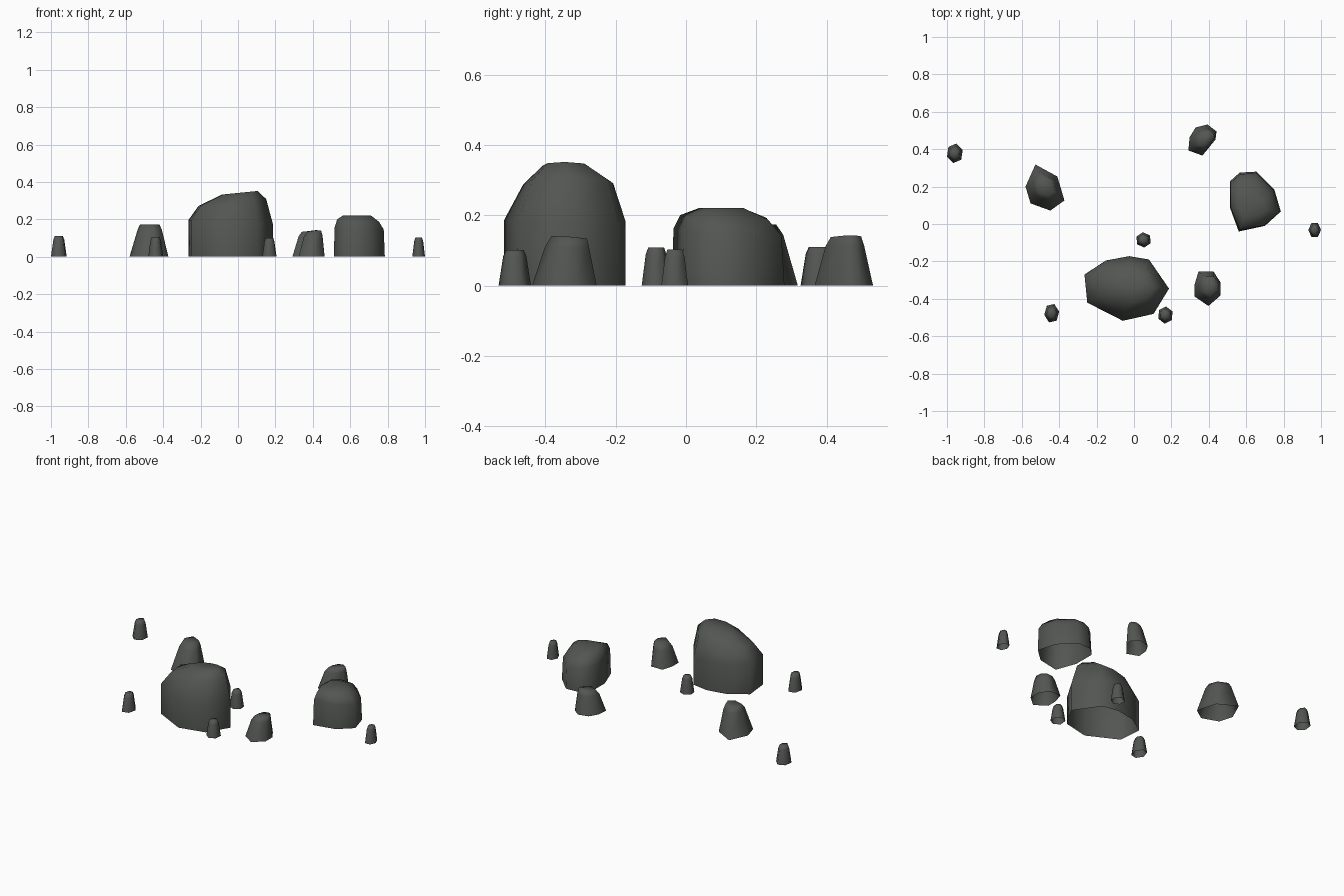
import bpy, math

if "Cube" in bpy.data.objects:
    bpy.data.objects.remove(bpy.data.objects["Cube"])

# One dark stone colour for every rock
stone = bpy.data.materials.new("dark grey stone")
stone.diffuse_color = (0.085, 0.093, 0.084, 1)
stone.use_nodes = True
stone.node_tree.nodes["Principled BSDF"].inputs["Base Color"].default_value = stone.diffuse_color


def rock(name, outline, rings):
    """Open-bottomed rock: ground outline, then rings of
    (scale x, scale y, centre x, centre y, height, slope x, slope y)."""
    area = sum(a[0] * b[1] - b[0] * a[1]
               for a, b in zip(outline, outline[1:] + outline[:1]))
    if area < 0:
        outline = outline[::-1]
    n = len(outline)
    xs, ys = [p[0] for p in outline], [p[1] for p in outline]
    mx, my = (min(xs) + max(xs)) / 2, (min(ys) + max(ys)) / 2
    verts = [(x, y, 0) for x, y in outline]
    for sx, sy, cx, cy, z, tx, ty in rings:
        for x, y in outline:
            dx, dy = (x - mx) * sx, (y - my) * sy
            verts.append((cx + dx, cy + dy, z + tx * dx + ty * dy))
    faces = []
    for r in range(len(rings)):
        for i in range(n):
            j = (i + 1) % n
            faces.append((r * n + i, r * n + j, (r + 1) * n + j, (r + 1) * n + i))
    # Top cap as a fan around a centre point
    top = len(rings) * n
    sx, sy, cx, cy, z, tx, ty = rings[-1]
    verts.append((cx, cy, z))
    for i in range(n):
        faces.append((top + i, top + (i + 1) % n, len(verts) - 1))
    mesh = bpy.data.meshes.new(name)
    mesh.from_pydata(verts, [], faces)
    mesh.materials.append(stone)
    mesh.polygons.foreach_set("use_smooth", [True] * len(mesh.polygons))
    mesh.update()
    ob = bpy.data.objects.new(name, mesh)
    bpy.context.collection.objects.link(ob)
    return ob


# Largest boulder, highest towards its right side
rock("large_boulder",
     [(-.265, -.27), (-.15, -.195), (-.025, -.172), (.08, -.19),
      (.187, -.345), (.105, -.48), (-.06, -.517), (-.25, -.42)],
     [(1, 1, -.039, -.345, .185, -.05, 0),
      (.80, .74, -.03, -.335, .29, .10, 0),
      (.42, .36, .01, -.345, .342, .10, 0)])

# Second boulder on the right
rock("right_boulder",
     [(.512, .227), (.565, .275), (.655, .28), (.75, .185),
      (.785, .067), (.70, -.01), (.56, -.04), (.512, .09)],
     [(.96, .96, .648, .118, .15, -.05, -.05),
      (.82, .78, .642, .108, .192, -.06, -.03),
      (.55, .40, .636, .10, .22, 0, 0)])

# Medium rocks
rock("left_rock",
     [(-.527, .318), (-.41, .254), (-.372, .126),
      (-.447, .072), (-.553, .11), (-.58, .2)],
     [(.62, .62, -.472, .2, .145, 0, 0),
      (.50, .42, -.472, .205, .173, 0, 0)])

rock("back_rock",
     [(.393, .532), (.441, .495), (.436, .452), (.366, .366),
      (.291, .393), (.297, .463), (.329, .516)],
     [(.72, .66, .378, .452, .112, .05, 0),
      (.55, .52, .383, .455, .138, .12, 0)])

rock("front_rock",
     [(.345, -.254), (.425, -.254), (.463, -.313), (.463, -.382),
      (.398, -.438), (.324, -.388), (.324, -.323)],
     [(.72, .68, .402, -.338, .108, .05, -.05),
      (.52, .55, .408, -.332, .136, .08, -.08)])

# Small stones: name, centre, half widths, turn, height
small = [("far_left_stone", -.958, .378, .042, .052, 20, .110),
         ("far_right_stone", .966, -.032, .034, .038, 0, .102),
         ("middle_stone", .051, -.085, .038, .041, 35, .108),
         ("front_left_stone", -.440, -.477, .040, .049, 10, .106),
         ("front_centre_stone", .168, -.487, .038, .046, 25, .101)]
for name, cx, cy, rx, ry, turn, h in small:
    pts = [(math.cos(math.radians(60 * i + turn)),
            math.sin(math.radians(60 * i + turn))) for i in range(6)]
    wx, wy = max(p[0] for p in pts), max(p[1] for p in pts)
    rock(name, [(cx + p[0] * rx / wx, cy + p[1] * ry / wy) for p in pts],
         [(.70, .72, cx, cy, h * .82, 0, 0),
          (.52, .55, cx, cy, h, 0, 0)])
